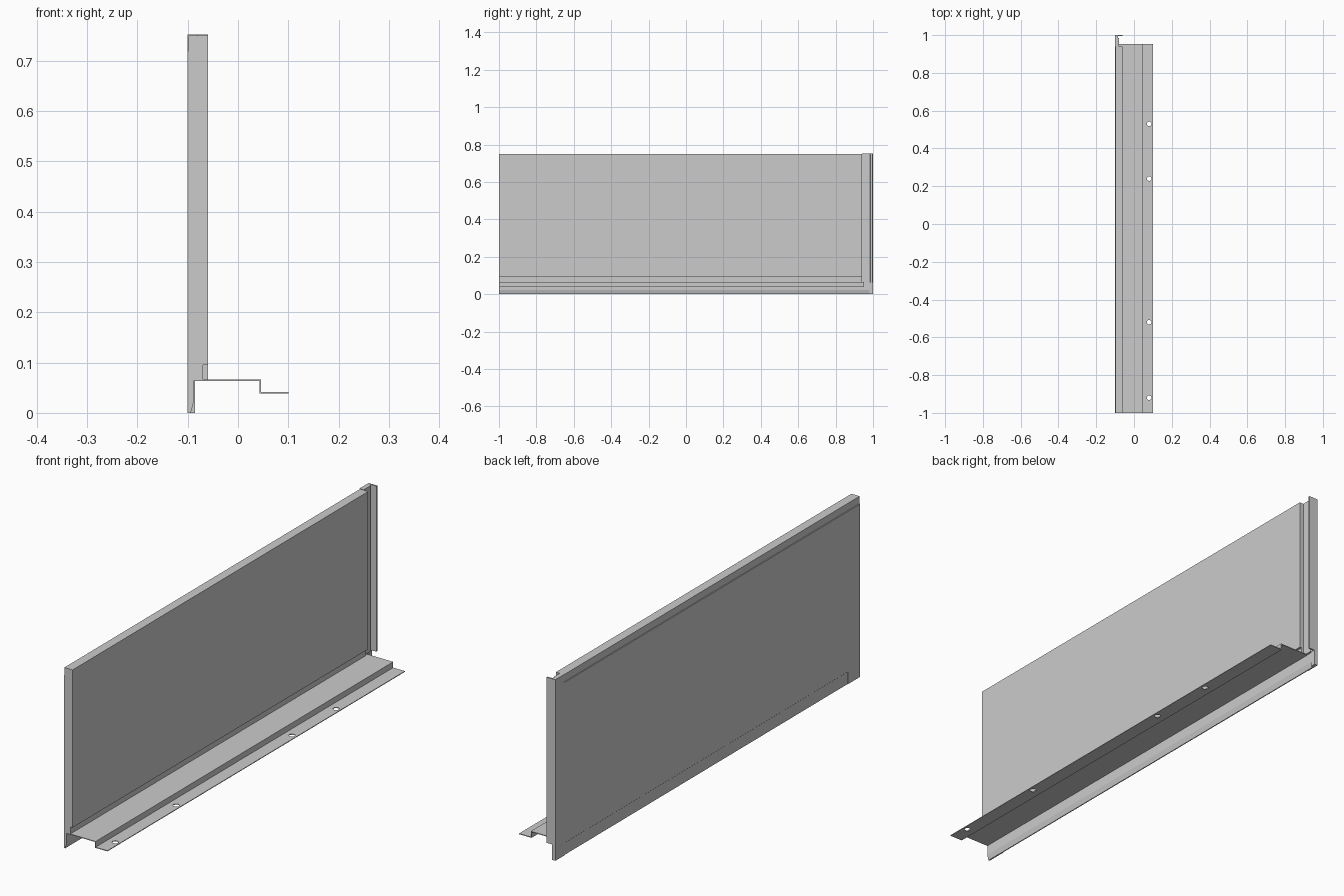
import bpy, bmesh
from mathutils import Vector

if "Cube" in bpy.data.objects:
    bpy.data.objects.remove(bpy.data.objects["Cube"])


def extrude(name, pts, axis, lo, hi):
    """Closed profile: axis 'y' takes (x, z) points, axis 'z' takes (x, y) points."""
    bm = bmesh.new()
    place = (lambda a, b: (a, lo, b)) if axis == 'y' else (lambda a, b: (a, b, lo))
    face = bm.faces.new([bm.verts.new(place(a, b)) for a, b in pts])
    res = bmesh.ops.extrude_face_region(bm, geom=[face])
    d = hi - lo
    move = Vector((0, d, 0)) if axis == 'y' else Vector((0, 0, d))
    bmesh.ops.translate(bm, vec=move, verts=[v for v in res['geom'] if isinstance(v, bmesh.types.BMVert)])
    bmesh.ops.recalc_face_normals(bm, faces=bm.faces)
    me = bpy.data.meshes.new(name)
    bm.to_mesh(me)
    bm.free()
    ob = bpy.data.objects.new(name, me)
    bpy.context.collection.objects.link(ob)
    return ob


def rect(a0, a1, b0, b1):
    return [(a0, b0), (a1, b0), (a1, b1), (a0, b1)]


# Main panel: shallow rabbets on the back, notch above the tray, tapered drip lip
extrude("wall_panel", [
    (-0.098, 0.0), (-0.094, 0.0), (-0.088, 0.022), (-0.088, 0.064),
    (-0.07, 0.064), (-0.07, 0.095), (-0.06, 0.095), (-0.06, 0.75),
    (-0.098, 0.75), (-0.098, 0.72), (-0.1, 0.718), (-0.1, 0.052), (-0.098, 0.05)],
    'y', -1.0, 0.94)

# Flush block at the lower near corner
extrude("lower_end_block", rect(-0.1, -0.096, 0.0, 0.052), 'y', -1.0, -0.92)

# Vertical joint channel with its outer flange
extrude("joint_channel", [
    (-0.1, 0.94), (-0.08, 0.94), (-0.08, 0.983), (-0.086, 0.987), (-0.086, 0.994),
    (-0.06, 0.994), (-0.06, 1.0), (-0.1, 1.0)], 'z', 0.064, 0.752)

# Continuation of the drip lip below the channel
extrude("channel_lip", [
    (-0.1, 0.0), (-0.094, 0.0), (-0.088, 0.022), (-0.088, 0.064), (-0.1, 0.064)],
    'y', 0.94, 0.98)
extrude("corner_foot", rect(-0.1, -0.085, 0.0, 0.064), 'y', 0.98, 1.0)

# Folded sheet tray
tray = extrude("stepped_tray", [
    (-0.088, 0.066), (-0.088, 0.063), (0.043, 0.063), (0.043, 0.039),
    (0.1, 0.039), (0.1, 0.042), (0.046, 0.042), (0.046, 0.066)],
    'y', -1.0, 0.953)

# Screw holes in the tray flange
for y in (-0.92, -0.52, 0.24, 0.53):
    bpy.ops.mesh.primitive_cylinder_add(vertices=24, radius=0.012, depth=0.02, location=(0.08, y, 0.0405))
    cutter = bpy.context.object
    cutter.name = "hole_cutter"
    cutter.hide_render = True
    mod = tray.modifiers.new("hole", 'BOOLEAN')
    mod.operation = 'DIFFERENCE'
    mod.solver = 'EXACT'
    mod.object = cutter
    bpy.context.view_layer.objects.active = tray
    bpy.ops.object.modifier_apply(modifier=mod.name)
    bpy.data.objects.remove(cutter, do_unlink=True)
